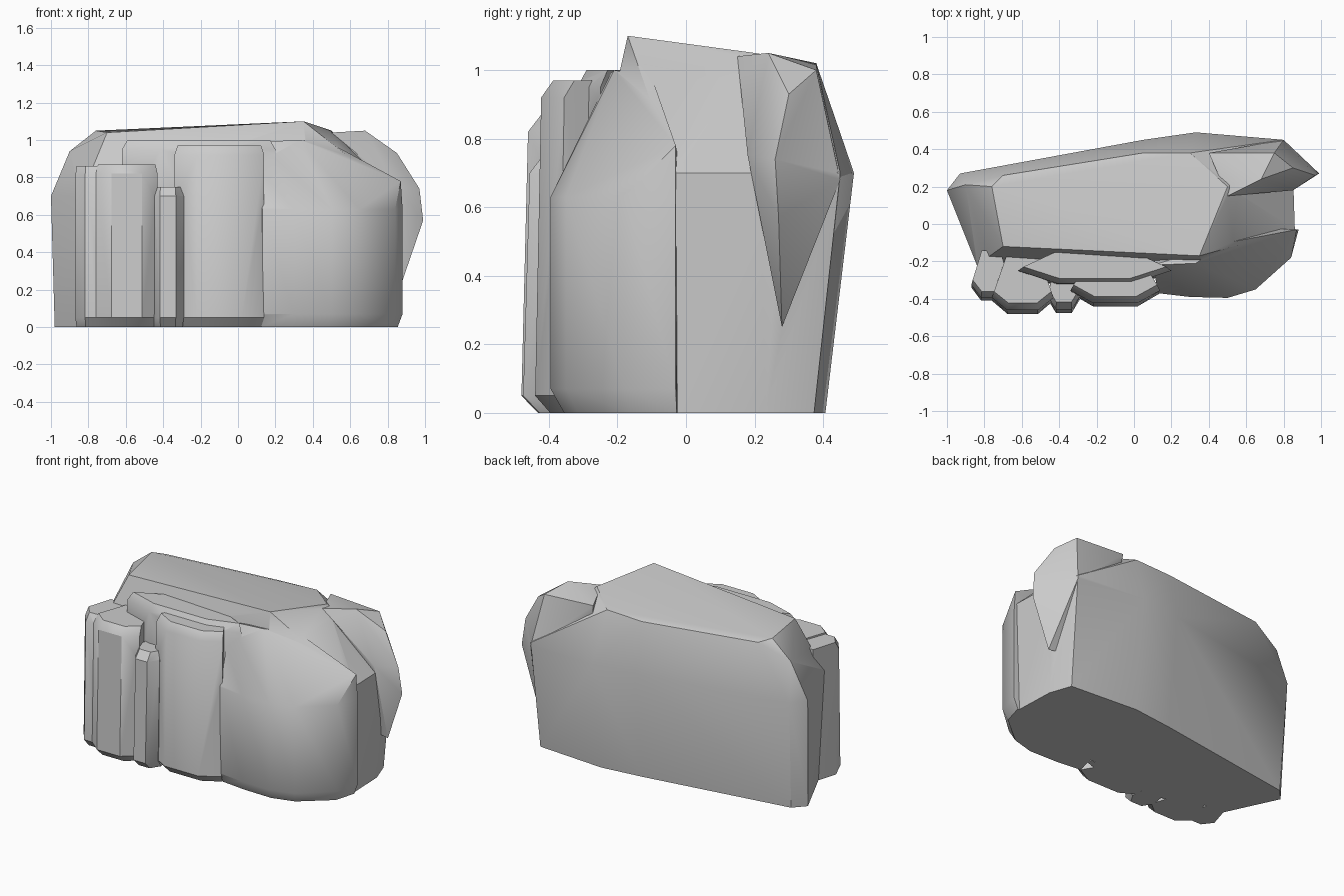
import bpy, bmesh

if "Cube" in bpy.data.objects:
    bpy.data.objects.remove(bpy.data.objects["Cube"])


def chunk(name, pts):
    """Convex boulder piece wrapped around a few corner points."""
    bm = bmesh.new()
    for p in pts:
        bm.verts.new(p)
    res = bmesh.ops.convex_hull(bm, input=bm.verts[:])
    junk = {g for g in res["geom_interior"] + res["geom_unused"]
            if isinstance(g, bmesh.types.BMVert)}
    bmesh.ops.delete(bm, geom=list(junk), context='VERTS')
    bmesh.ops.recalc_face_normals(bm, faces=bm.faces[:])
    me = bpy.data.meshes.new(name)
    bm.to_mesh(me)
    bm.free()
    ob = bpy.data.objects.new(name, me)
    bpy.context.collection.objects.link(ob)
    return ob


def ring(outline, z, sx=1, sy=1):
    """Outline placed at height z, scaled about the centre."""
    return [(x * sx, y * sy, z) for x, y in outline]


def column(name, x0, x1, front, top):
    """Upright slab with chamfered corners, chipped foot, slight back lean."""
    c = (x1 - x0) * 0.25
    back, side = -0.16, front + 0.07
    outline = [(x0 + c, back), (x0, side), (x0 + c, front),
               (x1 - c, front), (x1, side), (x1 - c, back)]
    mid = (x0 + x1) / 2
    pts = []
    for x, y in outline:
        ix = mid + (x - mid) * 0.93
        pts += [(ix, y * 0.9, 0), (x, y, 0.05),
                (x, y * 0.96, top - 0.05), (ix, y * 0.88, top)]
    return chunk(name, pts)


# Main block: flat back, sloping top, left end
plan = [(-1, .18), (-.93, .27), (.05, .45), (.33, .49), (.8, .45),
        (.85, .28), (.86, -.03), (.4, -.26), (-.84, -.22)]
crown = [(-.9, .21, .94), (-.76, .2, 1.05), (-.7, .26, 1.03),
         (-.7, -.12, 1.04), (.35, -.17, 1.1), (.05, .38, 1.01),
         (.3, .38, 1.02), (.5, .2, 1.05)]
core = chunk("rock", ring(plan, 0, .98, .83) + ring(plan, .7) + crown)

# Rounded shoulder at the front right, sloping up to the ledge
front = [(.13, -.37), (.3, -.39), (.5, -.395), (.65, -.35),
         (.84, -.18), (.88, -.03), (.2, 0)]
slope = [(.1, -.22, .99), (.33, -.21, 1), (.5, -.1, .98), (.87, -.03, .78)]
parts = [chunk("front_right_shoulder", ring(front, 0, .97, .9)
               + ring(front, .07) + ring(front, .63) + slope)]

# Overhanging bulge at the back right
parts.append(chunk("back_right_bulge", [
    (.99, .27, .57), (.97, .26, .74), (.8, .45, .68), (.68, .24, 1.05),
    (.75, .38, 1), (.85, .3, .93), (.88, .28, .25), (.4, .38, 1.02),
    (.5, .15, 1.04), (.85, .18, .75), (.5, .3, .3)]))

# Front columns and the ledge behind them
for name, x0, x1, y, top in (("left_column", -.87, -.66, -.41, .86),
                             ("wide_column", -.76, -.43, -.48, .87),
                             ("narrow_column", -.46, -.29, -.475, .75),
                             ("middle_slab", -.34, .14, -.44, .97),
                             ("top_ledge", -.62, .2, -.33, 1)):
    parts.append(column(name, x0, x1, y, top))

# Fuse everything into one boulder
bpy.context.view_layer.objects.active = core
core.select_set(True)
for p in parts:
    m = core.modifiers.new("fuse", 'BOOLEAN')
    m.operation = 'UNION'
    m.solver = 'EXACT'
    m.object = p
    bpy.ops.object.modifier_apply(modifier=m.name)
    bpy.data.objects.remove(p, do_unlink=True)

bpy.ops.object.shade_smooth_by_angle(angle=0.6)
